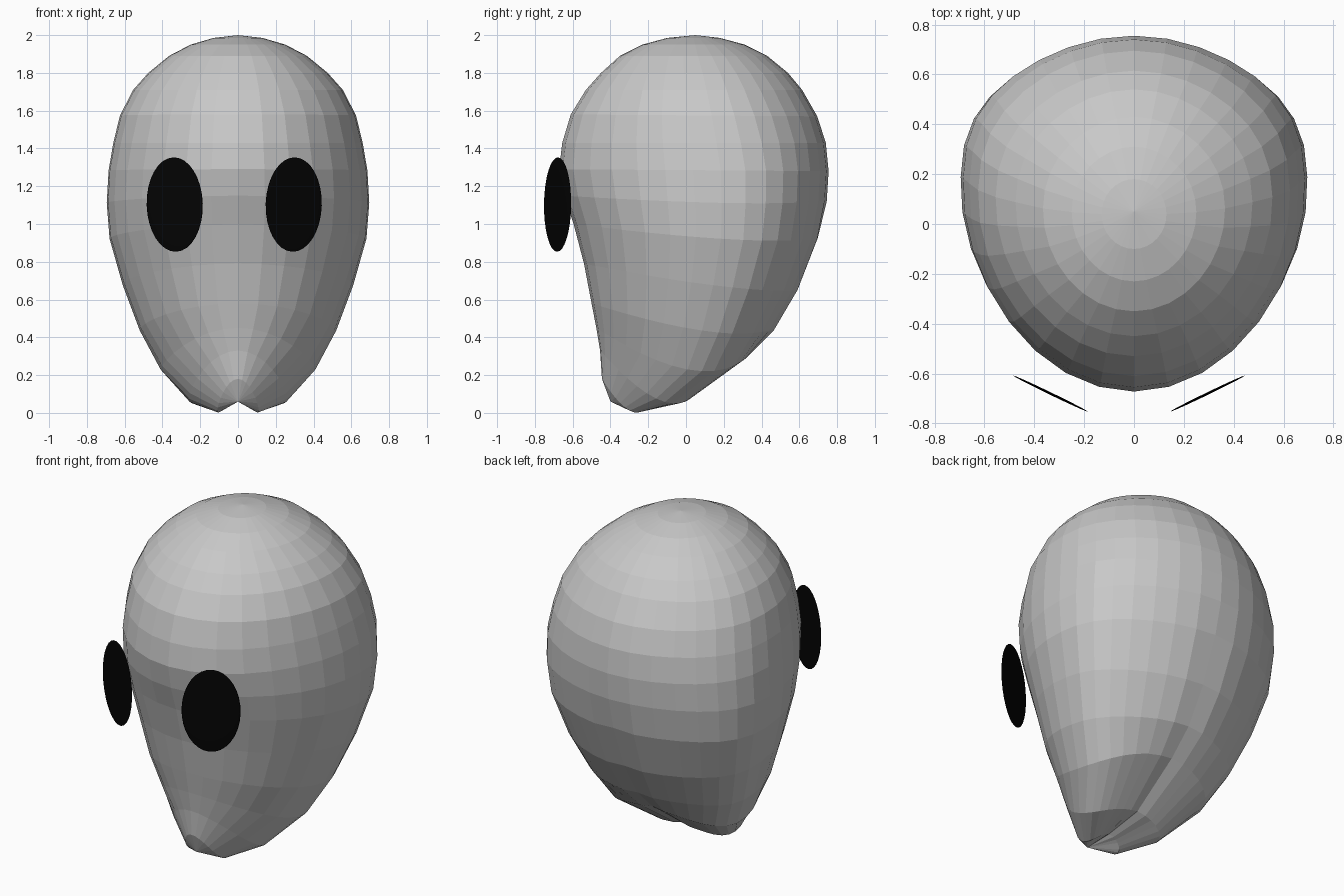
import bpy, bmesh, math
from mathutils import Matrix

if "Cube" in bpy.data.objects:
    bpy.data.objects.remove(bpy.data.objects["Cube"])

SEG = 32


def material(name, rgb):
    m = bpy.data.materials.new(name)
    m.diffuse_color = (*rgb, 1)
    m.use_nodes = True
    m.node_tree.nodes["Principled BSDF"].inputs["Base Color"].default_value = m.diffuse_color
    return m


def finish(bm, name, mat):
    bmesh.ops.recalc_face_normals(bm, faces=bm.faces)
    me = bpy.data.meshes.new(name)
    bm.to_mesh(me)
    bm.free()
    me.materials.append(mat)
    ob = bpy.data.objects.new(name, me)
    bpy.context.collection.objects.link(ob)
    return ob


grey = material("skin grey", (0.58, 0.58, 0.58))
black = material("eye black", (0.001, 0.001, 0.001))

# Head rings: front y, front z, back y, back z, half width, side sag, back groove
rings = [
    (-0.10, 1.985, 0.18, 1.985, 0.13, 0, 0),
    (-0.23, 1.95, 0.31, 1.95, 0.25, 0, 0),
    (-0.35, 1.89, 0.43, 1.89, 0.365, 0, 0),
    (-0.45, 1.80, 0.54, 1.80, 0.475, 0, 0),
    (-0.53, 1.71, 0.615, 1.71, 0.555, 0, 0),
    (-0.61, 1.58, 0.695, 1.57, 0.625, 0, 0),
    (-0.655, 1.43, 0.74, 1.43, 0.66, 0, 0),
    (-0.672, 1.29, 0.755, 1.28, 0.685, 0, 0),
    (-0.645, 1.15, 0.745, 1.12, 0.695, -0.02, 0),
    (-0.595, 1.00, 0.705, 0.92, 0.68, -0.03, 0.01),
    (-0.54, 0.79, 0.60, 0.65, 0.61, -0.03, 0.01),
    (-0.50, 0.58, 0.475, 0.44, 0.52, -0.06, 0.01),
    (-0.475, 0.45, 0.33, 0.30, 0.41, -0.13, 0.01),
    (-0.455, 0.33, 0.04, 0.09, 0.26, -0.11, 0.015),
    (-0.445, 0.18, -0.20, 0.05, 0.11, -0.09, 0.02),
]
bm = bmesh.new()
loops = []
for i, (yf, zf, yb, zb, w, sag, groove) in enumerate(rings):
    shift = 0.10 * min(1, i / 7)
    full = min(1, i / 7) if i < 12 else 0
    loop = []
    for k in range(SEG):
        a = 2 * math.pi * k / SEG
        c, s2 = math.cos(a), math.sin(a) ** 2
        t = (1 - c) / 2 + shift * s2
        x = w * math.sin(a) * (1 + 0.05 * full * max(c, 0))
        y, z = yf + (yb - yf) * t, zf + (zb - zf) * t + sag * s2
        if c < 0:   # flatter back of the skull
            y -= 0.025 * full * math.sin(2 * a) ** 2
        if k == SEG // 2:
            y, z = y - groove * 0.7, z + groove * 0.7
        loop.append(bm.verts.new((x, y, max(z, 0))))
    loops.append(loop)
for a, b in zip(loops, loops[1:]):
    for k in range(SEG):
        n = (k + 1) % SEG
        bm.faces.new((a[k], a[n], b[n], b[k]))
# Crown and chin poles
for loop, co in ((loops[0], (0, 0.05, 2.0)), (loops[-1], (0, -0.40, 0.06))):
    p = bm.verts.new(co)
    for k in range(SEG):
        bm.faces.new((loop[k], loop[(k + 1) % SEG], p))
finish(bm, "head", grey)

# Eyes: thin upright oval lenses, outer ends turned back
for name, x, side in (("left_eye", -0.335, -1), ("right_eye", 0.295, 1)):
    bm = bmesh.new()
    bmesh.ops.create_uvsphere(bm, u_segments=32, v_segments=16, radius=1)
    bm.transform(Matrix.Translation((x, -0.68, 1.103))
                 @ Matrix.Rotation(side * math.radians(25.8), 4, 'Z')
                 @ Matrix.Rotation(side * math.radians(2), 4, 'Y')
                 @ Matrix.Diagonal((0.165, 0.005, 0.25, 1)))
    ob = finish(bm, name, black)
    for p in ob.data.polygons:
        p.use_smooth = True
